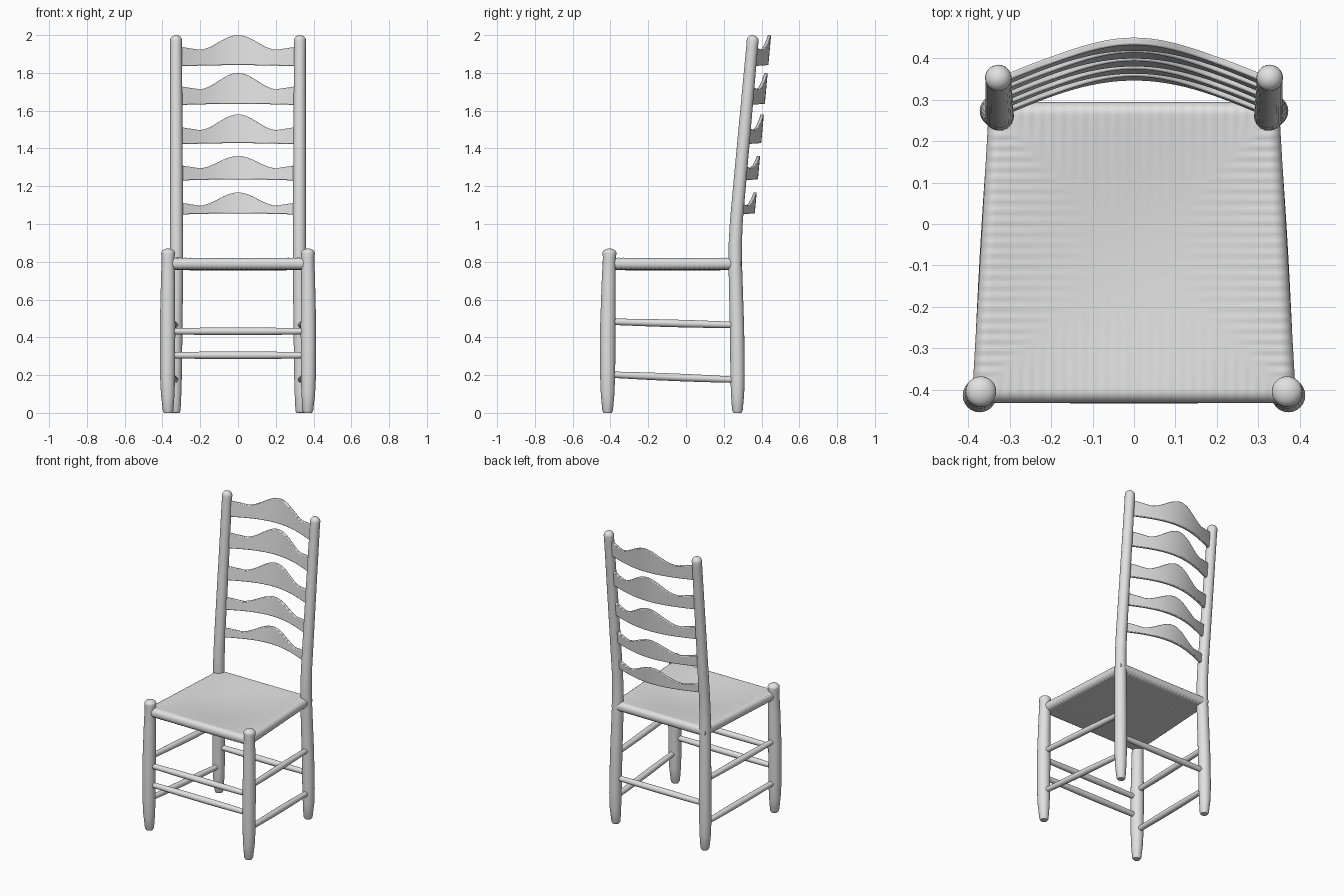
import bpy, bmesh, math
from mathutils import Vector

if "Cube" in bpy.data.objects:
    bpy.data.objects.remove(bpy.data.objects["Cube"], do_unlink=True)

GREY = (0.75, 0.75, 0.75, 1)
mat = bpy.data.materials.new("light grey")
mat.use_nodes = True
mat.diffuse_color = GREY
mat.node_tree.nodes["Principled BSDF"].inputs["Base Color"].default_value = GREY


def finish(name, bm, angle=40, bevel=0):
    """Turn a bmesh into a shaded object."""
    bmesh.ops.recalc_face_normals(bm, faces=bm.faces)
    mesh = bpy.data.meshes.new(name)
    bm.to_mesh(mesh)
    bm.free()
    mesh.materials.append(mat)
    obj = bpy.data.objects.new(name, mesh)
    bpy.context.collection.objects.link(obj)
    if bevel:
        mod = obj.modifiers.new("soft edges", "BEVEL")
        mod.width, mod.segments, mod.limit_method = bevel, 2, "ANGLE"
    bpy.ops.object.select_all(action="DESELECT")
    obj.select_set(True)
    bpy.context.view_layer.objects.active = obj
    bpy.ops.object.shade_smooth_by_angle(angle=math.radians(angle))
    return obj


def loft(rings):
    """Skin a list of equal-length point rings and cap both ends."""
    bm = bmesh.new()
    loops = [[bm.verts.new(p) for p in ring] for ring in rings]
    n = len(loops[0])
    for a, b in zip(loops, loops[1:]):
        for i in range(n):
            j = (i + 1) % n
            bm.faces.new((a[i], a[j], b[j], b[i]))
    bm.faces.new(loops[0])
    bm.faces.new(loops[-1])
    return bm


def tube(name, path, sides=24):
    """Round bar through (point, radius) pairs."""
    axis = path[-1][0] - path[0][0]
    quat = axis.to_track_quat("Z", "Y")
    rings = []
    for centre, r in path:
        ring = []
        for k in range(sides):
            a = math.tau * k / sides
            ring.append(centre + quat @ Vector((r * math.cos(a), r * math.sin(a), 0)))
        rings.append(ring)
    return finish(name, loft(rings), 60)


def dome(centre, r, height):
    """Rounded end for a post."""
    steps = [math.pi / 2 * k / 6 for k in range(1, 7)]
    return [(centre + Vector((0, 0, height * math.sin(a))), max(r * math.cos(a), 0.002))
            for a in steps]


def rung(name, a, b, r=0.02):
    a, b = Vector(a), Vector(b)
    tube(name, [(a.lerp(b, t / 8), r * (0.82 + 0.18 * math.sin(math.pi * t / 8)))
                for t in range(9)], 16)


# Posts: (x, y, z, radius)
FRONT = [(0.370, -0.415, 0, 0.022), (0.370, -0.415, 0.012, 0.028), (0.372, -0.415, 0.10, 0.036),
         (0.373, -0.415, 0.20, 0.040), (0.373, -0.414, 0.45, 0.041), (0.371, -0.409, 0.70, 0.037),
         (0.370, -0.406, 0.82, 0.034), (0.370, -0.405, 0.845, 0.037)]
BACK = [(0.332, 0.272, 0, 0.022), (0.332, 0.272, 0.012, 0.028), (0.335, 0.273, 0.10, 0.035),
        (0.335, 0.273, 0.20, 0.038), (0.332, 0.270, 0.45, 0.038), (0.326, 0.261, 0.78, 0.036),
        (0.325, 0.261, 0.90, 0.035), (0.325, 0.267, 1.02, 0.034), (0.326, 0.303, 1.42, 0.033),
        (0.328, 0.350, 1.94, 0.031), (0.328, 0.353, 1.97, 0.032)]
for side, word in ((1, "left"), (-1, "right")):
    for name, spec, cap in (("front", FRONT, 0.025), ("back", BACK, 0.03)):
        path = [(Vector((side * x, y, z)), r) for x, y, z, r in spec]
        tube(f"{name}_post_{word}", path + dome(*path[-1], cap))
    # Side rungs slope down to the back
    for level, z0, z1 in (("upper", 0.483, 0.465), ("lower", 0.203, 0.175)):
        rung(f"{level}_side_rung_{word}", (side * 0.372, -0.41, z0), (side * 0.333, 0.27, z1))

# Front and back rungs
for name, x, y, z in (("upper_front_rung", 0.37, -0.414, 0.432),
                      ("lower_front_rung", 0.37, -0.414, 0.305),
                      ("back_rung", 0.333, 0.271, 0.305)):
    rung(name, (-x, y, z), (x, y, z))


# Ladder slats: bowed backwards, with a raised wave along the top edge
def post_y(z):
    return 0.267 + 0.0915 * (z - 1.02)


def slat(name, bottom, shoulder, crest):
    rings = []
    half, thick, n = 0.315, 0.009, 48
    for i in range(n + 1):
        x = half * (2 * i / n - 1)
        bow = 0.085 * math.cos(math.pi * x / 0.63)
        wave = 0.5 + 0.5 * math.cos(math.pi * min(abs(x) / 0.21, 1))
        flare = 0.015 * min(max(abs(x) - 0.2, 0) / 0.1, 1)
        top = shoulder + (crest - shoulder) * wave + flare
        low = bottom + 0.006 * math.cos(math.pi * x / 0.63)
        rings.append([Vector((x, post_y(z) + bow + d, z)) for z, d in
                      ((low, -thick), (low, thick), (top, thick), (top, -thick))])
    finish(name, loft(rings), 35, 0.004)


for i, dims in enumerate([(1.05, 1.097, 1.167), (1.23, 1.295, 1.36), (1.422, 1.497, 1.58),
                          (1.63, 1.713, 1.80), (1.835, 1.922, 2.0)]):
    slat(f"back_slat_{i + 1}", *dims)

# Woven seat: rounded edges, dished centre, cords running in four triangles
N, EDGE = 132, 0.031
Y0, Y1 = -0.432, 0.295


def seat_point(i, j, up):
    s, t = (2 * i / N - 1), (2 * j / N - 1)
    u = 0.45 * s + 0.55 * math.sin(math.pi / 2 * s)
    v = 0.45 * t + 0.55 * math.sin(math.pi / 2 * t)
    y = (Y0 + Y1) / 2 + v * (Y1 - Y0) / 2
    width = 0.371 - 0.021 * v
    x = u * width
    gap_x, gap_y = (1 - abs(u)) * width, (1 - abs(v)) * (Y1 - Y0) / 2
    e = min(gap_x, gap_y, EDGE)
    h = math.sqrt(max(EDGE ** 2 - (EDGE - e) ** 2, 0))
    # cords follow whichever edge is nearest
    across = y if gap_x < gap_y else x
    fade = min(abs(gap_x - gap_y) / 0.04, 1) * max(0, 1 - min(gap_x, gap_y) / 0.3)
    h += 0.0012 * math.sin(math.tau * across / 0.026) * fade * h / EDGE
    inner = (1 - u * u) * (1 - v * v)
    z = 0.79 + h - 0.024 * inner ** 1.5 if up else 0.79 - h - 0.006 * inner
    return (x, y, z)


bm = bmesh.new()
for up in (True, False):
    grid = [[bm.verts.new(seat_point(i, j, up)) for j in range(N + 1)] for i in range(N + 1)]
    for i in range(N):
        for j in range(N):
            bm.faces.new((grid[i][j], grid[i + 1][j], grid[i + 1][j + 1], grid[i][j + 1]))
bmesh.ops.remove_doubles(bm, verts=bm.verts, dist=0.00002)
finish("woven_seat", bm, 80)
